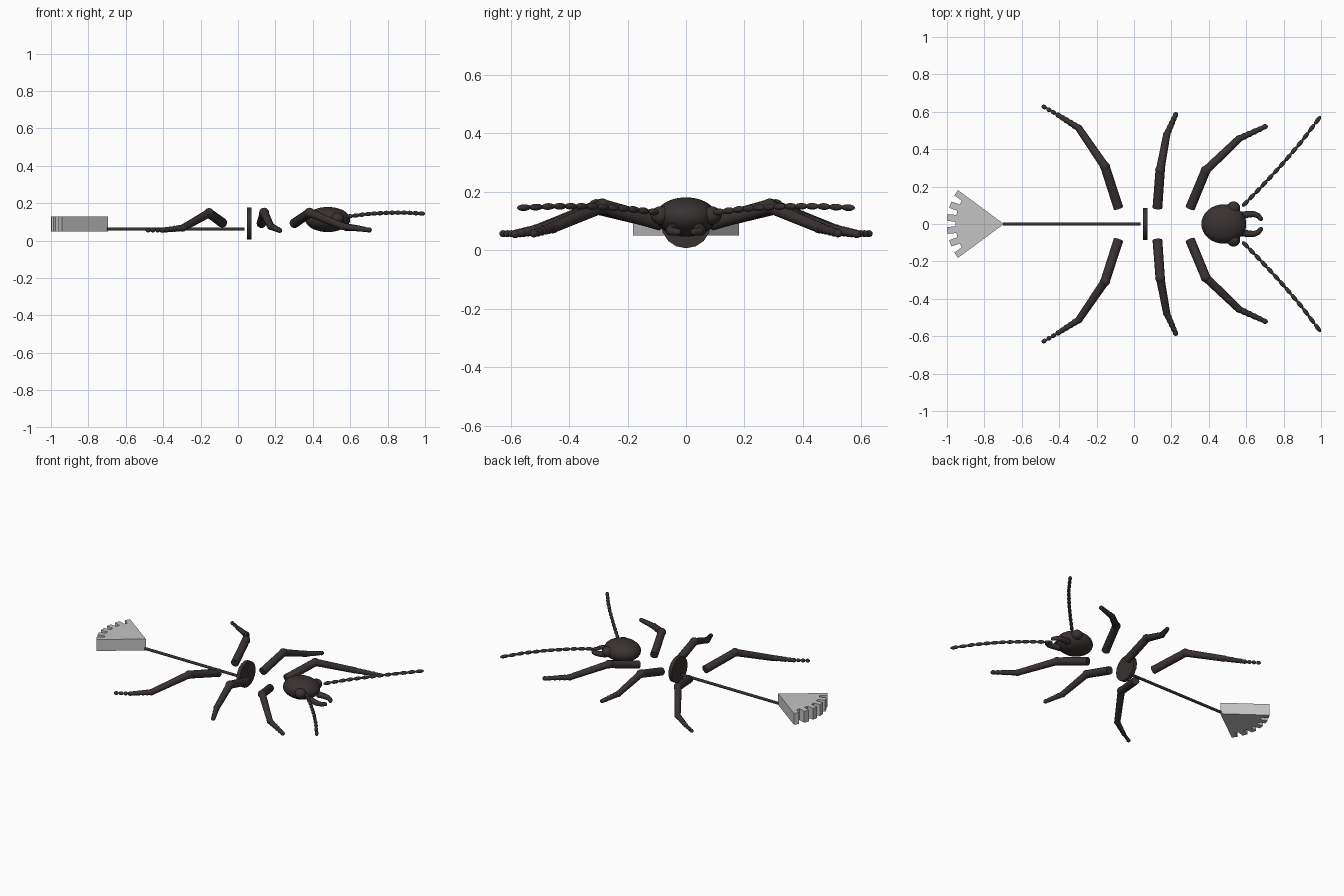
import bpy, bmesh, math
from mathutils import Vector

if "Cube" in bpy.data.objects:
    bpy.data.objects.remove(bpy.data.objects["Cube"])


def material(name, color):
    m = bpy.data.materials.new(name)
    m.use_nodes = True
    m.diffuse_color = (*color, 1)
    m.node_tree.nodes["Principled BSDF"].inputs["Base Color"].default_value = (*color, 1)
    return m


SHELL = material("dark brown shell", (0.04, 0.032, 0.031))
GREY = material("light grey", (0.55, 0.55, 0.55))


def finish(bm, name, mat, smooth=True):
    mesh = bpy.data.meshes.new(name)
    bmesh.ops.recalc_face_normals(bm, faces=bm.faces)
    bm.to_mesh(mesh)
    bm.free()
    mesh.materials.append(mat)
    ob = bpy.data.objects.new(name, mesh)
    bpy.context.collection.objects.link(ob)
    if smooth:
        bpy.ops.object.select_all(action="DESELECT")
        ob.select_set(True)
        bpy.context.view_layer.objects.active = ob
        bpy.ops.object.shade_smooth_by_angle(angle=math.radians(40))
    return ob


def rod(bm, a, b, r1, r2, sides=12):
    """Tapered cylinder from a to b."""
    a, b = Vector(a), Vector(b)
    m = (b - a).to_track_quat("Z", "Y").to_matrix().to_4x4()
    m.translation = (a + b) / 2
    bmesh.ops.create_cone(bm, cap_ends=True, segments=sides, radius1=r1, radius2=r2,
                          depth=(b - a).length, matrix=m)


def ball(bm, center, size, axis=(0, 0, 1), u=16, v=10):
    """Ellipsoid whose local z follows axis."""
    new = bmesh.ops.create_uvsphere(bm, u_segments=u, v_segments=v, radius=1)["verts"]
    q = Vector(axis).to_track_quat("Z", "Y")
    for p in new:
        p.co = q @ Vector(c * s for c, s in zip(p.co, size)) + Vector(center)


def along(points, t):
    """Point at fraction t of a polyline."""
    f = min(t, 0.9999) * (len(points) - 1)
    i = int(f)
    return Vector(points[i]).lerp(Vector(points[i + 1]), f - i)


# Head
bm = bmesh.new()
ball(bm, (0.48, 0, 0.113), (0.12, 0.105, 0.067), u=32, v=20)
finish(bm, "head", SHELL)

# Leg paths: hip, knee, ankle, tip
LEGS = {
    "front": [(0.30, 0.085, 0.092), (0.383, 0.285, 0.149), (0.56, 0.455, 0.077), (0.70, 0.52, 0.057)],
    "middle": [(0.125, 0.085, 0.092), (0.14, 0.288, 0.149), (0.175, 0.478, 0.077), (0.222, 0.583, 0.055)],
    "hind": [(-0.083, 0.085, 0.095), (-0.155, 0.307, 0.147), (-0.295, 0.512, 0.068), (-0.405, 0.582, 0.056)],
}
ANTENNA = [(0.58, 0.095, 0.128), (0.687, 0.205, 0.142), (0.793, 0.32, 0.149), (0.895, 0.44, 0.15), (0.997, 0.575, 0.144)]
JAW = [(0.57, 0.045, 0.073), (0.61, 0.052, 0.069), (0.64, 0.053, 0.066), (0.663, 0.045, 0.063), (0.678, 0.028, 0.062)]

for side, s in (("left", 1), ("right", -1)):
    def flip(points):
        return [Vector((x, y * s, z)) for x, y, z in points]

    # Legs: thigh, shin and ringed foot with rounded joints
    for name, path in LEGS.items():
        hip, knee, ankle, tip = flip(path)
        bm = bmesh.new()
        rod(bm, hip, knee, 0.026, 0.025)
        ball(bm, knee, (0.027,) * 3)
        rod(bm, knee, ankle, 0.023, 0.019)
        ball(bm, ankle, (0.02,) * 3)
        rod(bm, ankle, tip, 0.017, 0.012)
        for i in range(1, 6):
            r = 0.019 - i * 0.001
            ball(bm, ankle.lerp(tip, i / 5), (r, r, 0.016), tip - ankle)
        if name == "hind":
            step = Vector((-0.025, 0.0145 * s, 0))
            for i in (1, 2, 3):
                ball(bm, tip + step * i, (0.012, 0.012, 0.0145), step)
        finish(bm, f"{side}_{name}_leg", SHELL)

    # Beaded antenna
    bm = bmesh.new()
    path = flip(ANTENNA)
    beads = 13
    for i in range(beads):
        a, b = along(path, i / beads), along(path, (i + 1) / beads)
        ball(bm, (a + b) / 2, (0.0115, 0.0115, (b - a).length * 0.54), b - a)
    finish(bm, f"{side}_antenna", SHELL)

    # Eye and curved jaw
    bm = bmesh.new()
    ball(bm, (0.532, 0.085 * s, 0.118), (0.036, 0.036, 0.032))
    finish(bm, f"{side}_eye", SHELL)
    bm = bmesh.new()
    path = flip(JAW)
    for i, (a, b) in enumerate(zip(path, path[1:])):
        r = 0.02 - i * 0.002
        rod(bm, a, b, r, r - 0.002)
        ball(bm, b, (r - 0.002,) * 3)
    finish(bm, f"{side}_jaw", SHELL)

# Waist disc and tail rod
bm = bmesh.new()
rod(bm, (0.048, 0, 0.092), (0.073, 0, 0.092), 0.086, 0.086, 16)
finish(bm, "waist_disc", SHELL)
bm = bmesh.new()
rod(bm, (-0.70, 0, 0.062), (0.035, 0, 0.062), 0.009, 0.009)
finish(bm, "tail_rod", SHELL)

# Toothed fan at the tail end, with notches narrowing inward
TEETH, SPREAD = 6, math.radians(36.5)
outline = [(0, 0)]
cells = TEETH * 2 - 1
for i in range(cells):
    notch = i % 2
    r = 0.258 if notch else 0.305
    inset = 0.12 if notch else 0
    for k in (i + inset, i + 1 - inset):
        a = -SPREAD + 2 * SPREAD * k / cells
        outline.append((r * math.cos(a), r * math.sin(a)))
bm = bmesh.new()
face = bm.faces.new([bm.verts.new((-0.696 - x, y, 0.05)) for x, y in outline])
top = bmesh.ops.extrude_face_region(bm, geom=[face])["geom"]
bmesh.ops.translate(bm, vec=(0, 0, 0.078), verts=[g for g in top if isinstance(g, bmesh.types.BMVert)])
finish(bm, "tail_fan", GREY, smooth=False)
